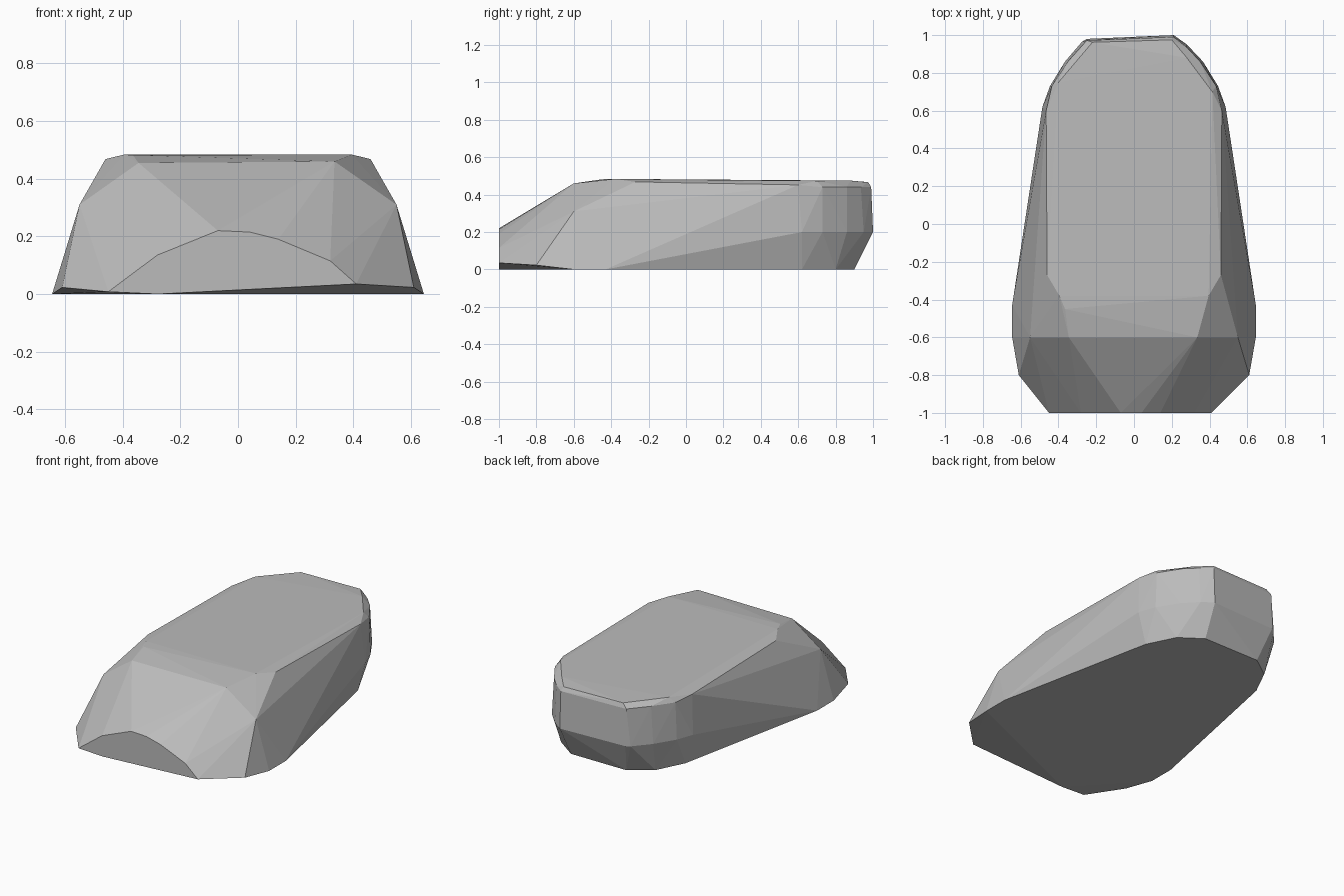
import bpy
import bmesh

cube = bpy.data.objects.get("Cube")
if cube:
    bpy.data.objects.remove(cube, do_unlink=True)

# Stone colour
stone = bpy.data.materials.new("grey stone")
stone.use_nodes = True
colour = (0.5, 0.5, 0.5, 1)
stone.diffuse_color = colour
bsdf = stone.node_tree.nodes["Principled BSDF"]
bsdf.inputs["Base Color"].default_value = colour
bsdf.inputs["Roughness"].default_value = 0.9


def both_sides(points):
    """Return the points with their mirror images across x."""
    return [(s * x, y, z) for x, y, z in points for s in (1, -1)]


# Flat underside, tucked in towards the rear
corners = both_sides([(.645, -.6, 0), (.645, -.43, 0), (.43, .62, 0),
                      (.34, .8, 0), (.2, .9, 0)])
# Broad front shoulders
corners += both_sides([(.61, -.8, .023), (.55, -.6, .31)])
# Widest line around the rear
corners += both_sides([(.485, .62, .2), (.445, .73, .2), (.365, .86, .2)])
corners += [(.28, .95, .2), (.21, 1, .2), (-.25, .98, .2), (-.275, .965, .2)]
# Upper rim around the rear
corners += both_sides([(.465, .6, .452), (.435, .73, .44), (.35, .86, .442)])
corners += [(.28, .935, .44), (.21, .99, .44), (-.25, .972, .44)]
# Edge of the flat top
corners += both_sides([(.46, -.27, .468), (.395, -.38, .484)])
corners += [(.335, -.6, .46), (-.345, -.6, .455), (-.365, -.45, .482),
            (.415, .7, .474), (.28, .88, .475), (.2, .975, .466),
            (-.22, .962, .468), (-.4, .75, .472)]
# Arched flat nose
corners += [(x, -1, z) for x, z in [
    (-.45, .008), (-.28, 0), (-.28, .135), (-.07, .22), (.04, .215),
    (.14, .19), (.32, .115), (.41, .035)]]

# Wrap the corners into a faceted boulder
bm = bmesh.new()
for corner in corners:
    bm.verts.new(corner)
hull = bmesh.ops.convex_hull(bm, input=bm.verts[:])
loose = {v for v in hull["geom_interior"] + hull["geom_unused"]
         if isinstance(v, bmesh.types.BMVert)}
bmesh.ops.delete(bm, geom=list(loose), context="VERTS")
bmesh.ops.dissolve_limit(bm, angle_limit=0.01, verts=bm.verts[:],
                         edges=bm.edges[:])
bmesh.ops.recalc_face_normals(bm, faces=bm.faces[:])

mesh = bpy.data.meshes.new("boulder")
bm.to_mesh(mesh)
bm.free()
mesh.materials.append(stone)
boulder = bpy.data.objects.new("boulder", mesh)
bpy.context.collection.objects.link(boulder)
